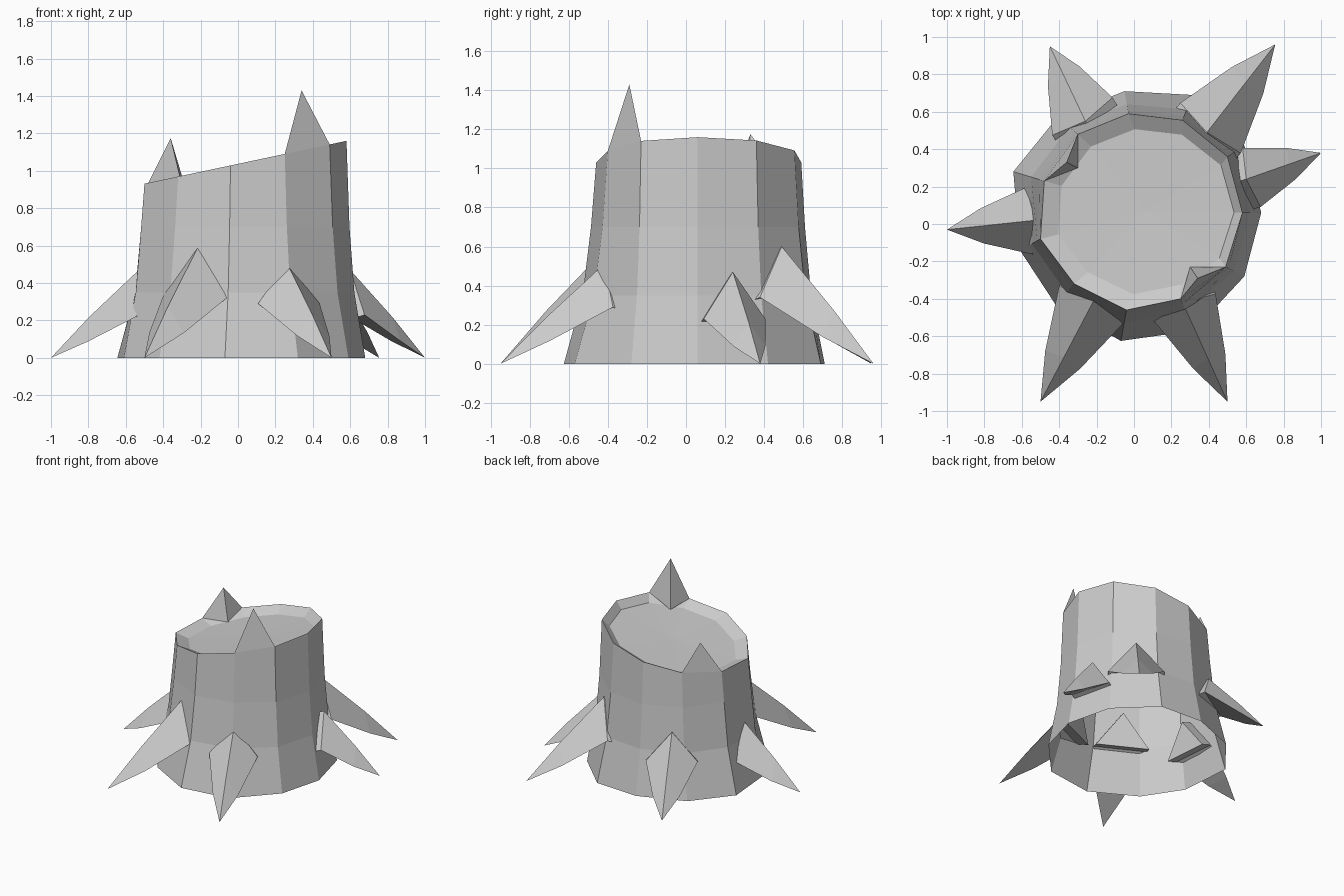
import bpy, bmesh
from mathutils import Vector

if "Cube" in bpy.data.objects:
    bpy.data.objects.remove(bpy.data.objects["Cube"])

grey = bpy.data.materials.new("plain_grey")
grey.diffuse_color = (0.6, 0.6, 0.6, 1)
grey.use_nodes = True
grey.node_tree.nodes["Principled BSDF"].inputs["Base Color"].default_value = grey.diffuse_color


def make(name, verts, faces, closed=True):
    me = bpy.data.meshes.new(name)
    bm = bmesh.new()
    vs = [bm.verts.new(v) for v in verts]
    for f in faces:
        bm.faces.new([vs[i] for i in f])
    if closed:
        bmesh.ops.recalc_face_normals(bm, faces=bm.faces)
    bm.to_mesh(me)
    bm.free()
    me.materials.append(grey)
    ob = bpy.data.objects.new(name, me)
    bpy.context.collection.objects.link(ob)
    return ob


# Trunk: eleven-sided open shell, flared base, slanted cut with a shallow dish
rim = [(.58, .06), (.50, .36), (.26, .555), (-.03, .59), (-.30, .48), (-.48, .23),
       (-.50, -.08), (-.32, -.32), (-.04, -.46), (.25, -.40), (.49, -.23)]
base = [(.68, .06), (.59, .42), (.31, .69), (-.05, .71), (-.41, .57), (-.645, .28),
        (-.61, -.14), (-.42, -.43), (-.07, -.625), (.32, -.57), (.59, -.28)]
N = len(rim)


def cut_z(x):
    return 1.037 + 0.212 * x


verts = []
for z, w in ((0, 1), (.35, .42), (.7, .16), (None, 0)):
    for (rx, ry), (bx, by) in zip(rim, base):
        verts.append((rx + (bx - rx) * w, ry + (by - ry) * w, cut_z(rx) if z is None else z))
for x, y in rim:
    ix, iy = .065 + (x - .04) * .87, .07 + (y - .07) * .84
    verts.append((ix, iy, cut_z(ix) - .05))
verts.append((.065, .07, cut_z(.065) - .06))
faces = [(r * N + i, r * N + (i + 1) % N, (r + 1) * N + (i + 1) % N, (r + 1) * N + i)
         for r in range(4) for i in range(N)]
faces += [(4 * N + i, 4 * N + (i + 1) % N, 5 * N) for i in range(N)]
make("stump_trunk", verts, faces, closed=False)

# Splinters standing on the rim: (rim edge, inner foot, apex)
for k, (i, foot, apex) in enumerate([(9, (.30, -.23), (.34, -.29, 1.43)),
                                     (4, (-.30, .30), (-.36, .33, 1.175))]):
    a, b = rim[i], rim[i + 1]
    pts = [(*a, cut_z(a[0])), (*b, cut_z(b[0])), (*foot, cut_z(foot[0]) - .05), apex]
    make(f"splinter_{k + 1}", pts, [(0, 1, 2), (0, 1, 3), (1, 2, 3), (2, 0, 3)])

# Roots: three-sided tapering claws, (tip, top point at trunk, half width, low height)
roots = [((-1, -.03), (-.53, .02, .47), .18, .22),
         ((-.5, -.95), (-.21, -.40, .60), .20, .33),
         ((.5, -.95), (.26, -.42, .51), .18, .29),
         ((1, .38), (.60, .24, .47), .165, .23),
         ((.755, .96), (.39, .49, .60), .21, .34),
         ((-.45, .95), (-.26, .55, .51), .19, .29)]
for k, (tip, top, w, low) in enumerate(roots):
    tip, top = Vector((*tip, 0)), Vector(top)
    inward = (Vector((.04, .07, 0)) - top) * Vector((1, 1, 0)).length
    inward = Vector((.04 - top.x, .07 - top.y, 0)).normalized()
    side = Vector((-inward.y, inward.x, 0)) * w
    foot = Vector((top.x, top.y, low)) - inward * .03
    ring = [top, foot + side, foot - side]
    mid = [tip + (p - tip) * .43 for p in ring]
    c = sum(mid, Vector()) / 3
    mid = [c + (p - c) * 1.22 for p in mid]
    inner = [p + inward * .09 - Vector((0, 0, .03)) for p in ring]
    pts = inner + ring + mid + [tip]
    fs = [(r + i, r + (i + 1) % 3, r + 3 + (i + 1) % 3, r + 3 + i) for r in (0, 3) for i in range(3)]
    fs += [(6 + i, 6 + (i + 1) % 3, 9) for i in range(3)] + [(0, 1, 2)]
    make(f"root_{k + 1}", pts, fs)
